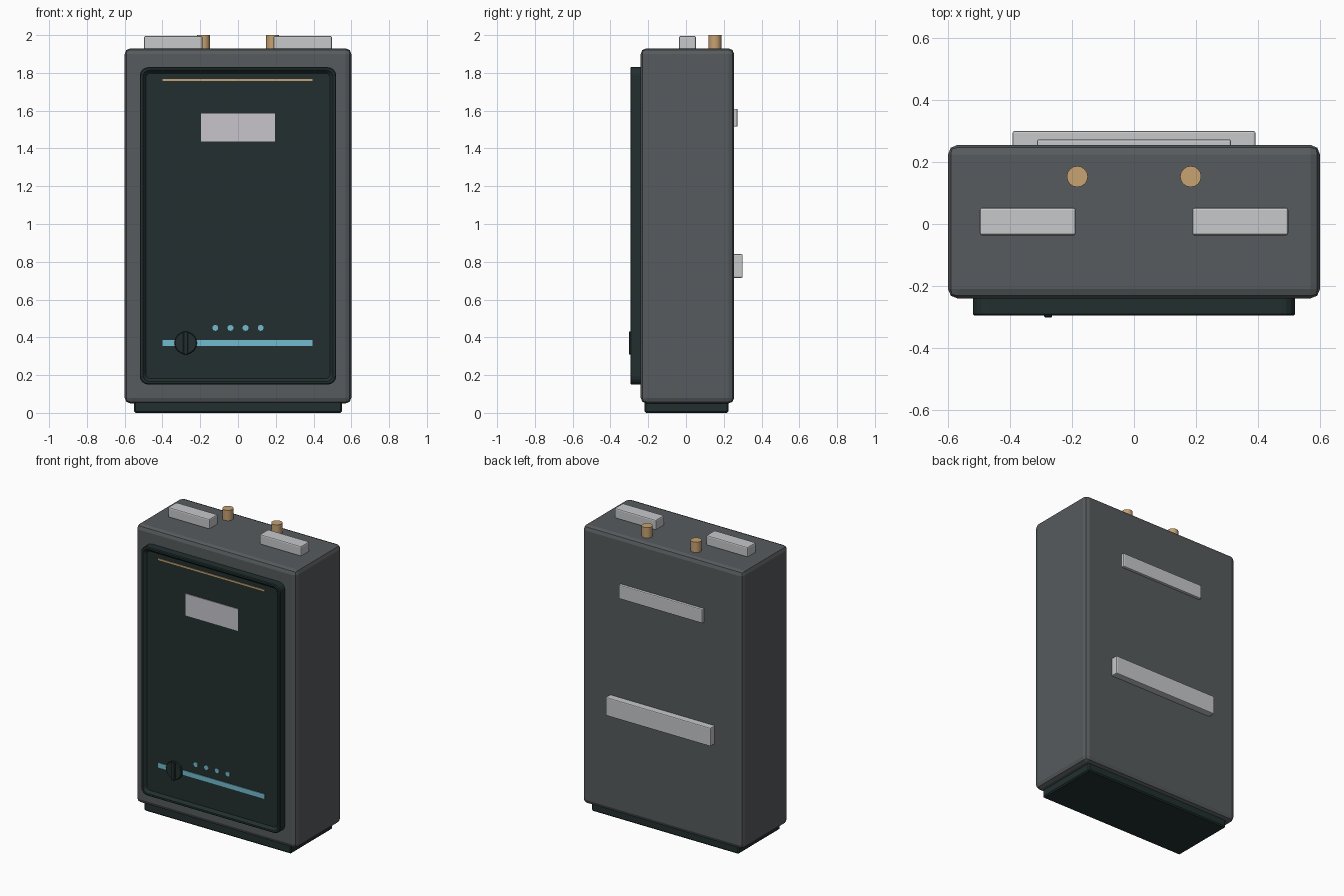
import bpy, bmesh, math
from mathutils import Matrix

if "Cube" in bpy.data.objects:
    bpy.data.objects.remove(bpy.data.objects["Cube"])


def material(name, rgb):
    m = bpy.data.materials.new(name)
    m.use_nodes = True
    m.diffuse_color = (*rgb, 1)
    m.node_tree.nodes["Principled BSDF"].inputs["Base Color"].default_value = (*rgb, 1)
    return m


GREY = material("slate grey", (0.095, 0.104, 0.110))
DARK = material("dark green black", (0.016, 0.028, 0.028))
STEEL = material("pale steel", (0.57, 0.58, 0.60))
SCREEN = material("screen grey", (0.57, 0.56, 0.60))
BRASS = material("brass", (0.57, 0.36, 0.17))
BLUE = material("light blue", (0.17, 0.50, 0.62))


def finish(name, bm, mat, bevel=0, segments=2):
    bmesh.ops.recalc_face_normals(bm, faces=bm.faces)
    mesh = bpy.data.meshes.new(name)
    bm.to_mesh(mesh)
    bm.free()
    mesh.materials.append(mat)
    ob = bpy.data.objects.new(name, mesh)
    bpy.context.collection.objects.link(ob)
    if bevel:
        mod = ob.modifiers.new("bevel", "BEVEL")
        mod.width, mod.segments = bevel, segments
    return ob


def box(name, x, y, z, mat, bevel=0, segments=2):
    """Box from (low, high) ranges on each axis."""
    bm = bmesh.new()
    bmesh.ops.create_cube(bm, size=1)
    for v in bm.verts:
        for i, (lo, hi) in enumerate((x, y, z)):
            v.co[i] = lo if v.co[i] < 0 else hi
    return finish(name, bm, mat, bevel, segments)


def cylinder(name, centre, radius, depth, sides, mat, facing_front=False, bevel=0):
    bm = bmesh.new()
    turn = Matrix.Rotation(math.pi / 2, 4, "X") if facing_front else Matrix()
    bmesh.ops.create_cone(bm, cap_ends=True, segments=sides, radius1=radius, radius2=radius,
                          depth=depth, matrix=Matrix.Translation(centre) @ turn)
    return finish(name, bm, mat, bevel, 1)


def rounded_ring(bm, half_w, half_h, radius, y, mid_z, steps=4):
    """Rounded rectangle loop facing the front."""
    loop = []
    for quarter, (sx, sz) in enumerate(((1, 1), (-1, 1), (-1, -1), (1, -1))):
        for i in range(steps + 1):
            a = math.pi / 2 * (quarter + i / steps)
            loop.append(bm.verts.new((sx * (half_w - radius) + radius * math.cos(a), y,
                                      mid_z + sz * (half_h - radius) + radius * math.sin(a))))
    return loop


# Cabinet and plinth
box("cabinet", (-0.6, 0.6), (-0.24, 0.255), (0.05, 1.93), GREY, 0.03)
box("plinth", (-0.55, 0.55), (-0.22, 0.225), (0, 0.08), DARK, 0.008, 1)

# Front panel: raised rim sloping into a shallow recessed face
bm = bmesh.new()
profile = ((0, -0.23), (0, -0.29), (0.005, -0.295), (0.016, -0.295), (0.032, -0.277))
rings = [rounded_ring(bm, 0.52 - inset, 0.84 - inset, 0.045 - inset * 0.6, y, 0.99)
         for inset, y in profile]
for a, b in zip(rings, rings[1:]):
    for i in range(len(a)):
        j = (i + 1) % len(a)
        bm.faces.new((a[i], a[j], b[j], b[i]))
bm.faces.new(rings[0])
bm.faces.new(rings[-1])
finish("front_panel", bm, DARK)

# Panel details
plate = (-0.281, -0.275)
box("top_trim", (-0.4, 0.395), plate, (1.757, 1.768), BRASS)
box("display", (-0.195, 0.195), plate, (1.437, 1.585), SCREEN)
box("light_strip", (-0.4, 0.395), plate, (0.355, 0.387), BLUE)
for i in range(4):
    cylinder(f"indicator_{i + 1}", (-0.12 + 0.08 * i, -0.278, 0.45), 0.016, 0.008, 10, BLUE, True)

# Control knob with grip
cylinder("knob", (-0.277, -0.283, 0.37), 0.06, 0.018, 16, DARK, True, 0.004)
box("knob_grip", (-0.29, -0.264), (-0.302, -0.28), (0.308, 0.432), DARK, 0.004, 1)

# Top plates and pipe stubs, mirrored
for side, s in (("left", 1), ("right", -1)):
    box(f"top_plate_{side}", sorted((s * 0.188, s * 0.498)), (-0.037, 0.053),
        (1.925, 1.995), STEEL, 0.008)
    pipe = cylinder(f"pipe_{side}", (s * 0.183, 0.153, 1.95), 0.034, 0.1, 16, BRASS)
    for p in pipe.data.polygons:
        p.use_smooth = len(p.vertices) == 4
    pipe.data.set_sharp_from_angle(angle=math.radians(40))

# Rear mounting brackets
box("upper_bracket", (-0.313, 0.313), (0.24, 0.273), (1.515, 1.61), STEEL, 0.006)
box("lower_bracket", (-0.392, 0.392), (0.24, 0.3), (0.715, 0.84), STEEL, 0.006)
